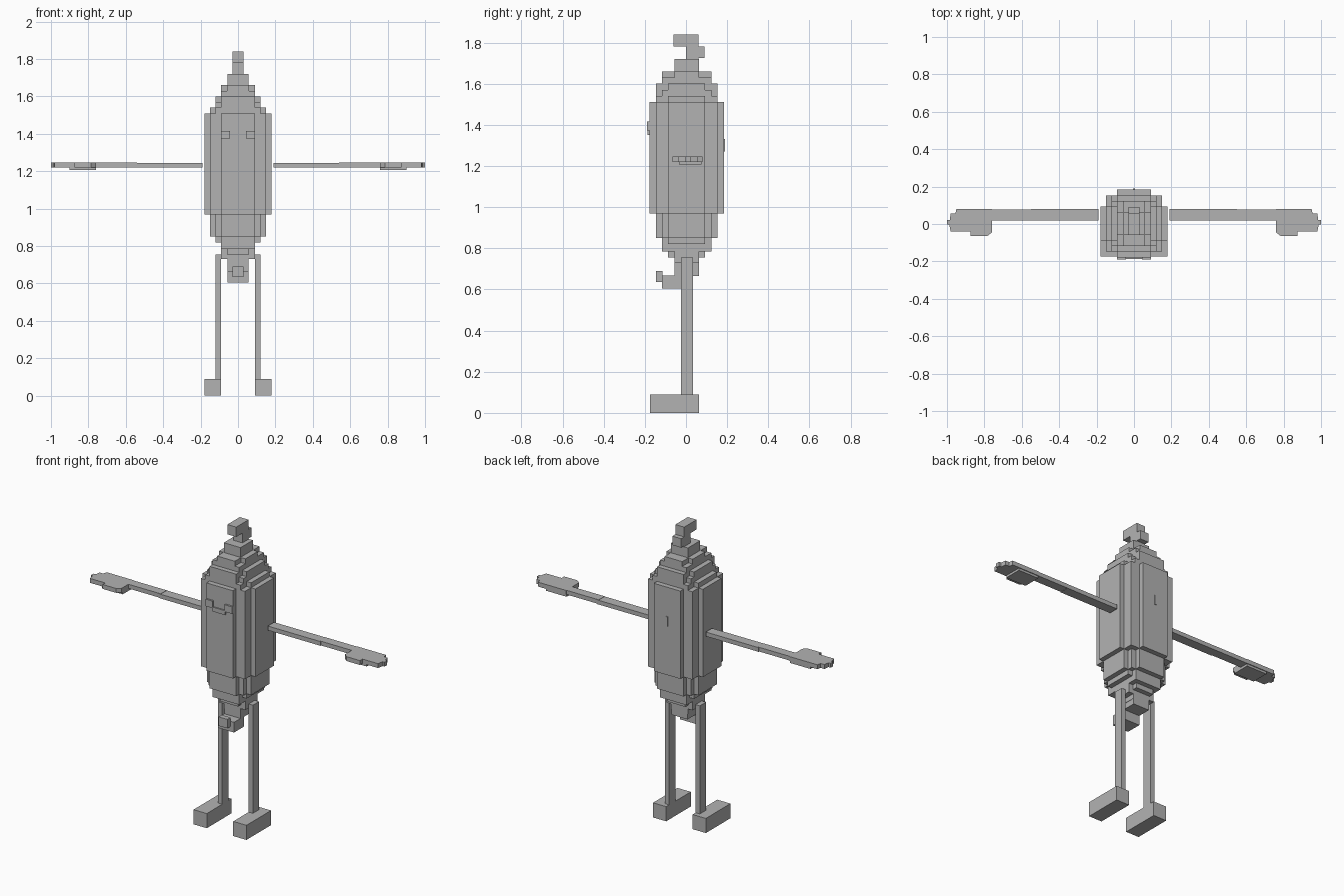
import bpy
import bmesh
from mathutils import Matrix, Vector

grey = bpy.data.materials.new("plain grey")
grey.diffuse_color = (0.45, 0.45, 0.45, 1)


def finish(name, bm):
    bmesh.ops.recalc_face_normals(bm, faces=bm.faces)
    mesh = bpy.data.meshes.new(name)
    bm.to_mesh(mesh)
    bm.free()
    mesh.materials.append(grey)
    ob = bpy.data.objects.new(name, mesh)
    bpy.context.collection.objects.link(ob)
    return ob


def boxes(name, specs):
    """One object from boxes given as (x0, x1, y0, y1, z0, z1)."""
    bm = bmesh.new()
    for x0, x1, y0, y1, z0, z1 in specs:
        centre = Vector((x0 + x1, y0 + y1, z0 + z1)) / 2
        size = Matrix.Diagonal((abs(x1 - x0), y1 - y0, z1 - z0, 1))
        bmesh.ops.create_cube(bm, size=1, matrix=Matrix.Translation(centre) @ size)
    return finish(name, bm)


def slab(name, outline, z0, z1):
    """Vertical extrusion of a flat outline."""
    bm = bmesh.new()
    face = bm.faces.new([bm.verts.new((x, y, z0)) for x, y in outline])
    top = bmesh.ops.extrude_face_region(bm, geom=[face])["geom"]
    bmesh.ops.translate(bm, vec=(0, 0, z1 - z0),
                        verts=[v for v in top if isinstance(v, bmesh.types.BMVert)])
    return finish(name, bm)


def stepped(name, layers):
    """Centred boxes given as (half x, half y, z0, z1)."""
    return boxes(name, [(-a, a, -b + 0.003, b + 0.003, z0, z1) for a, b, z0, z1 in layers])


# Blocky rounded body: nested boxes that step in at the corners and ends
stepped("body", [
    (0.18, 0.09, 0.97, 1.51),
    (0.09, 0.181, 0.97, 1.51),
    (0.15, 0.15, 0.97, 1.51),
    (0.15, 0.09, 0.85, 1.54),
    (0.12, 0.15, 0.97, 1.54),
    (0.09, 0.15, 0.85, 1.60),
    (0.12, 0.12, 0.85, 1.57),
    (0.12, 0.09, 0.82, 1.60),
    (0.09, 0.12, 0.785, 1.63),
    (0.06, 0.12, 0.785, 1.66),
    (0.09, 0.06, 0.73, 1.66),
    (0.06, 0.09, 0.755, 1.66),
    (0.057, 0.06, 0.70, 1.72),
])

# Hooked stem on top
boxes("stem", [
    (-0.03, 0.03, 0.0, 0.06, 1.70, 1.80),
    (-0.03, 0.03, 0.0, 0.09, 1.725, 1.78),
    (-0.03, 0.03, -0.06, 0.06, 1.78, 1.84),
])

# Curled tip under the body
boxes("bottom_tip", [
    (-0.055, 0.055, -0.055, 0.063, 0.665, 0.76),
    (-0.055, 0.055, -0.117, -0.02, 0.605, 0.668),
    (-0.03, 0.03, -0.146, -0.115, 0.635, 0.69),
])

# Raised face: two eyes and a mouth
boxes("face", [
    (-0.09, -0.042, -0.189, -0.17, 1.372, 1.415),
    (0.042, 0.09, -0.189, -0.17, 1.372, 1.415),
    (-0.042, 0.042, -0.186, -0.17, 1.35, 1.377),
])

# Thin strip on the back
boxes("back_strip", [(-0.006, 0.006, 0.17, 0.189, 1.27, 1.33)])

hand_outline = [(0.76, 0.08), (0.95, 0.08), (0.955, 0.055), (0.98, 0.055), (0.985, 0.022),
                (1.0, 0.022), (1.0, -0.003), (0.988, -0.003), (0.98, -0.04), (0.875, -0.04),
                (0.875, -0.065), (0.785, -0.065), (0.76, -0.045)]

for side, s in (("left", -1), ("right", 1)):
    # Thin arm with a flat hand
    boxes(side + "_arm", [(s * 0.19, s * 0.55, 0.018, 0.079, 1.219, 1.245),
                          (s * 0.54, s * 0.77, 0.02, 0.077, 1.221, 1.247)])
    slab(side + "_hand", [(s * x, y) for x, y in hand_outline], 1.22, 1.247)
    boxes(side + "_palm", [(s * 0.76, s * 0.90, -0.035, 0.075, 1.206, 1.225)])
    # Straight leg and block foot
    boxes(side + "_leg", [(s * 0.09, s * 0.119, -0.025, 0.035, 0.08, 0.755)])
    boxes(side + "_foot", [(s * 0.09, s * 0.18, -0.175, 0.064, 0, 0.09)])
